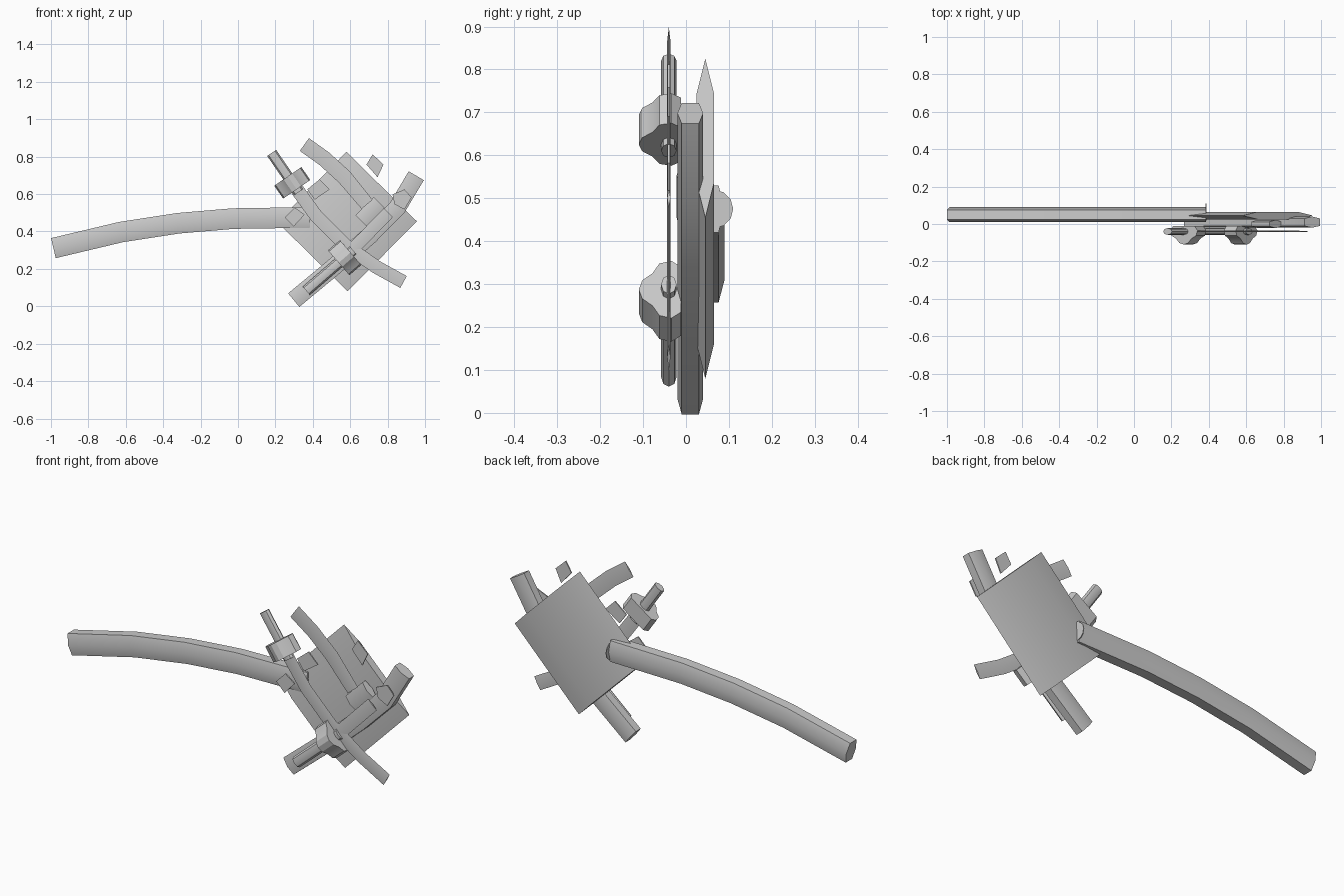
import bpy, bmesh, math
from mathutils import Vector

if "Cube" in bpy.data.objects:
    bpy.data.objects.remove(bpy.data.objects["Cube"])


def finish(name, bm, smooth=True):
    bmesh.ops.recalc_face_normals(bm, faces=bm.faces)
    me = bpy.data.meshes.new(name)
    bm.to_mesh(me)
    bm.free()
    ob = bpy.data.objects.new(name, me)
    bpy.context.collection.objects.link(ob)
    if smooth:
        bpy.ops.object.select_all(action='DESELECT')
        ob.select_set(True)
        bpy.context.view_layer.objects.active = ob
        bpy.ops.object.shade_smooth_by_angle(angle=math.radians(30))
    return ob


def sweep(name, path, y, profile, scales=None):
    """Sweep a (side, depth) profile along an x-z path lying at depth y."""
    bm = bmesh.new()
    pts = [Vector(p) for p in path]
    rings = []
    for i, p in enumerate(pts):
        t = (pts[min(i + 1, len(pts) - 1)] - pts[max(i - 1, 0)]).normalized()
        s = scales[i] if scales else 1
        rings.append([bm.verts.new((p.x - t.y * a * s, y + b, p.y + t.x * a * s)) for a, b in profile])
    n = len(profile)
    for r, q in zip(rings, rings[1:]):
        for k in range(n):
            bm.faces.new((r[k], r[(k + 1) % n], q[(k + 1) % n], q[k]))
    bm.faces.new(rings[0])
    bm.faces.new(rings[-1])
    return finish(name, bm)


def slab(name, pts, origin, u, v, w, half):
    """Flat polygon in the u-v plane, thickened along w."""
    bm = bmesh.new()
    o, u, v, w = Vector(origin), Vector(u), Vector(v), Vector(w)
    a, b = ([bm.verts.new(o + u * p + v * q + w * (h * half)) for p, q in pts] for h in (-1, 1))
    n = len(pts)
    bm.faces.new(a)
    bm.faces.new(b)
    for k in range(n):
        bm.faces.new((a[k], a[(k + 1) % n], b[(k + 1) % n], b[k]))
    return finish(name, bm)


def bar(w, f, d):
    return [(w, -f), (w, f), (0, d), (-w, f), (-w, -f), (0, -d)]


def blade(w):
    return [(w, 0), (0, 0.004), (-w, 0), (0, -0.004)]


X, Y, Z = (1, 0, 0), (0, 1, 0), (0, 0, 1)
BY = -0.04

# Long curved handle with its thin end disc
sweep("long_handle", [(-.987, .311), (-.625, .397), (-.32, .444), (-.025, .469), (.385, .475)],
      .05, bar(.055, .026, .04))
slab("handle_end_disc", [(.045 * math.cos(k * math.pi / 6), .045 * math.sin(k * math.pi / 6)) for k in range(12)],
     (.385, .065, .475), Y, Z, X, .002)

# Square back plate with bevelled ridges
sweep("back_plate", [(.398, .265), (.768, .64)], .045,
      [(.264, 0), (.15, .02), (-.15, .02), (-.264, 0), (-.15, -.02), (.15, -.02)])

# Curved shaft lying across the plate, and a short broken stub
sweep("cross_shaft", [(.298, .033), (.5, .2), (.7, .375), (.85, .525), (.953, .698)],
      .01, bar(.047, .02, .03))
sweep("shaft_stub", [(.66, .455), (.757, .553)], 0, bar(.045, .012, .022))

# Two swords: round grip, lobed guard, thin blade
half = [(.03, .028), (.07, .028), (.088, .006), (.08, -.022), (.05, -.038), (.028, -.062)]
guard = [(0, .028)] + half + [(0, -.07)] + [(-a, b) for a, b in reversed(half)]
grip = [(.029 * math.cos(k * math.pi / 4), .018 * math.sin(k * math.pi / 4)) for k in range(8)]
for tag, end, g in (("upper", (.18, .82), (.29, .66)), ("lower", (.365, .083), (.57, .26))):
    d = (Vector(g) - Vector(end)).normalized()
    tip = Vector(g) + d * .06
    sweep(tag + "_grip", [end, tip], BY, grip)
    slab(tag + "_guard", guard, (g[0], BY, g[1]), (-d.y, 0, d.x), Y, (d.x, 0, d.y), .042)

sweep("upper_blade", [(.29, .66), (.42, .48), (.57, .33), (.74, .21), (.885, .13)], BY, blade(.036))
sweep("lower_blade", [(.57, .26), (.804, .501)], BY, blade(.034))

# Broken-off curved blade piece
sweep("broken_blade", [(.355, .865), (.46, .79), (.57, .69), (.69, .545)], BY, blade(.042), [1, 1, 1, .9])

# Loose blade chips
chips = [
    [(.37, .625), (.436, .678), (.49, .625), (.41, .57)],
    [(.25, .475), (.303, .529), (.356, .49), (.298, .427)],
    [(.687, .758), (.72, .812), (.778, .758), (.746, .69)],
    [(.826, .598), (.89, .625), (.928, .582), (.89, .518), (.837, .545)],
]
for i, c in enumerate(chips):
    slab("blade_chip_%d" % (i + 1), c, (0, BY, 0), X, Z, Y, .003)
